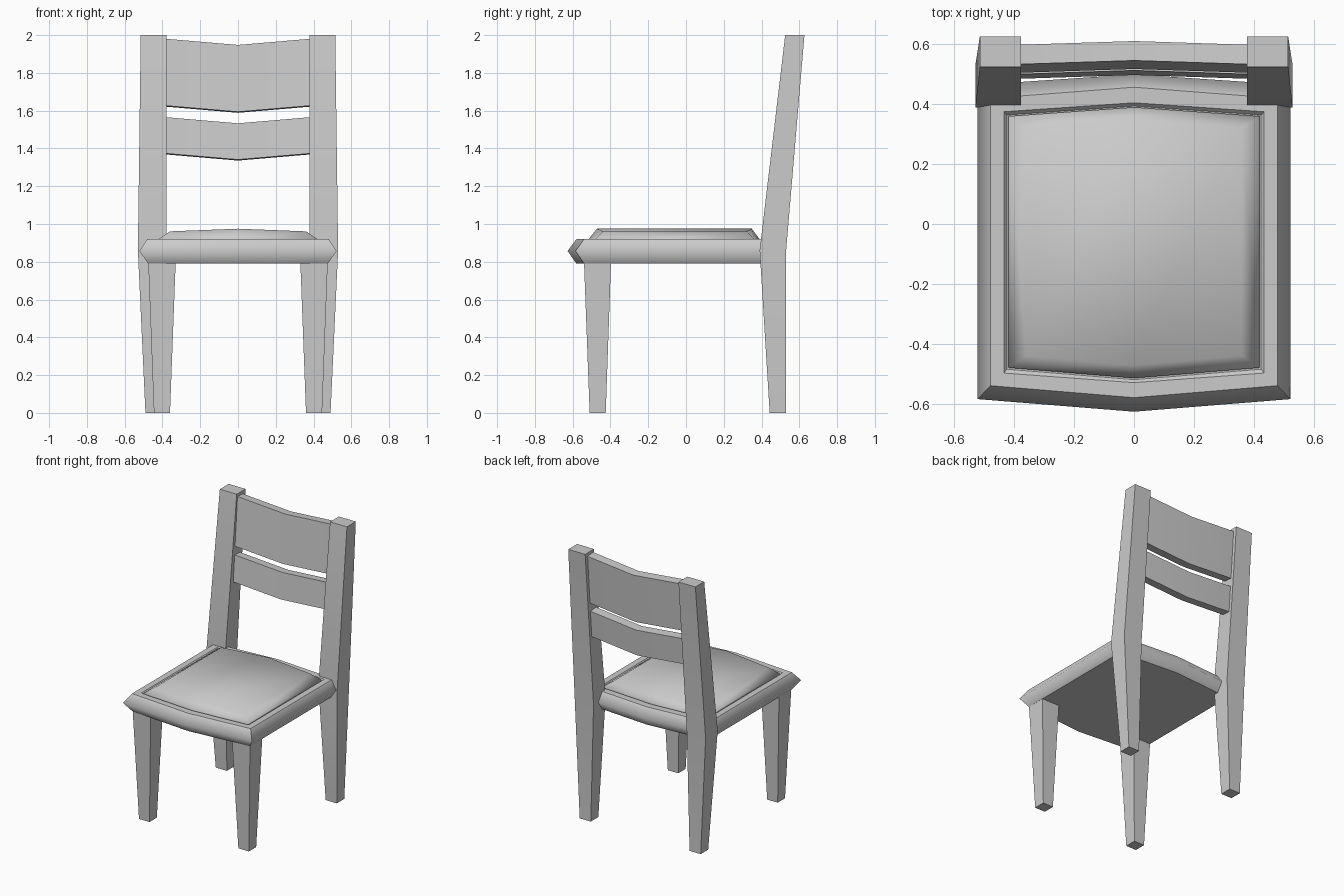
import bpy, bmesh
from math import radians

if "Cube" in bpy.data.objects:
    bpy.data.objects.remove(bpy.data.objects["Cube"])


def finish(name, bm, angle=30):
    bmesh.ops.recalc_face_normals(bm, faces=bm.faces)
    me = bpy.data.meshes.new(name)
    bm.to_mesh(me)
    bm.free()
    ob = bpy.data.objects.new(name, me)
    bpy.context.collection.objects.link(ob)
    bpy.ops.object.select_all(action='DESELECT')
    ob.select_set(True)
    bpy.context.view_layer.objects.active = ob
    bpy.ops.object.shade_smooth_by_angle(angle=radians(angle))
    return ob


def loft(name, rings, caps, angle=30):
    """Join point rings with quads; caps are index tuples closing both ends."""
    bm = bmesh.new()
    vr = [[bm.verts.new(p) for p in r] for r in rings]
    n = len(vr[0])
    for a, b in zip(vr, vr[1:]):
        for i in range(n):
            j = (i + 1) % n
            bm.faces.new((a[i], a[j], b[j], b[i]))
    for end in (vr[0], vr[-1]):
        for c in caps:
            bm.faces.new([end[i] for i in c])
    return finish(name, bm, angle)


def rect(x0, x1, y0, y1, z):
    return [(x0, y0, z), (x1, y0, z), (x1, y1, z), (x0, y1, z)]


def mirrored(ob):
    m = ob.modifiers.new("mirror", 'MIRROR')
    m.use_axis = (True, False, False)


# Six-sided seat outline with bowed front and back edges
def outline(w, front, front_mid, back, back_mid, z, z_mid=None):
    zm = z if z_mid is None else z_mid
    return [(-w, front, z), (0, front_mid, zm), (w, front, z),
            (w, back, z), (0, back_mid, zm), (-w, back, z)]


HALVES = [(0, 1, 4, 5), (1, 2, 3, 4)]
QUAD = [(0, 1, 2, 3)]

# Seat board with rounded rim and a shallow recess for the cushion
seat = loft("seat", [
    outline(0.475, -0.54, -0.58, 0.42, 0.457, 0.79),
    outline(0.522, -0.585, -0.627, 0.465, 0.50, 0.857),
    outline(0.48, -0.54, -0.58, 0.42, 0.457, 0.92),
    outline(0.435, -0.498, -0.53, 0.375, 0.405, 0.92),
    outline(0.425, -0.485, -0.52, 0.364, 0.394, 0.908),
], HALVES)
# Keep the rim's widest edge soft
for e in seat.data.edges:
    if all(abs(seat.data.vertices[v].co.z - 0.857) < 0.001 for v in e.vertices):
        e.use_edge_sharp = False

# Cushion
loft("cushion", [
    outline(0.42, -0.48, -0.515, 0.36, 0.39, 0.908),
    outline(0.42, -0.48, -0.515, 0.36, 0.39, 0.92),
    outline(0.36, -0.44, -0.472, 0.322, 0.348, 0.961, 0.975),
], HALVES, 60)

# Tapered front legs
mirrored(loft("front_leg", [
    rect(0.36, 0.445, -0.51, -0.425, 0),
    rect(0.33, 0.475, -0.54, -0.397, 0.80),
], QUAD))

# Back legs continuing into leaning posts
mirrored(loft("back_post", [
    rect(0.40, 0.49, 0.443, 0.53, 0),
    rect(0.378, 0.53, 0.39, 0.53, 0.86),
    rect(0.378, 0.515, 0.525, 0.627, 2.0),
], QUAD))


# Bowed back slats, leaning with the posts
def slat(name, z_low, z_high):
    lean, thick = 0.08, 0.065

    def section(x, dy, dz):
        y0, y1 = (0.533 + lean * (z - 1.98) + dy for z in (z_low, z_high))
        drop = thick * lean
        a, b = z_low + dz, z_high + dz
        return [(x, y0, a), (x, y0 + thick, a - drop),
                (x, y1 + thick, b - drop), (x, y1, b)]
    loft(name, [section(-0.40, 0, 0), section(0, 0.013, -0.034),
                section(0.40, 0, 0)], QUAD)


slat("upper_slat", 1.628, 1.982)
slat("lower_slat", 1.375, 1.567)
